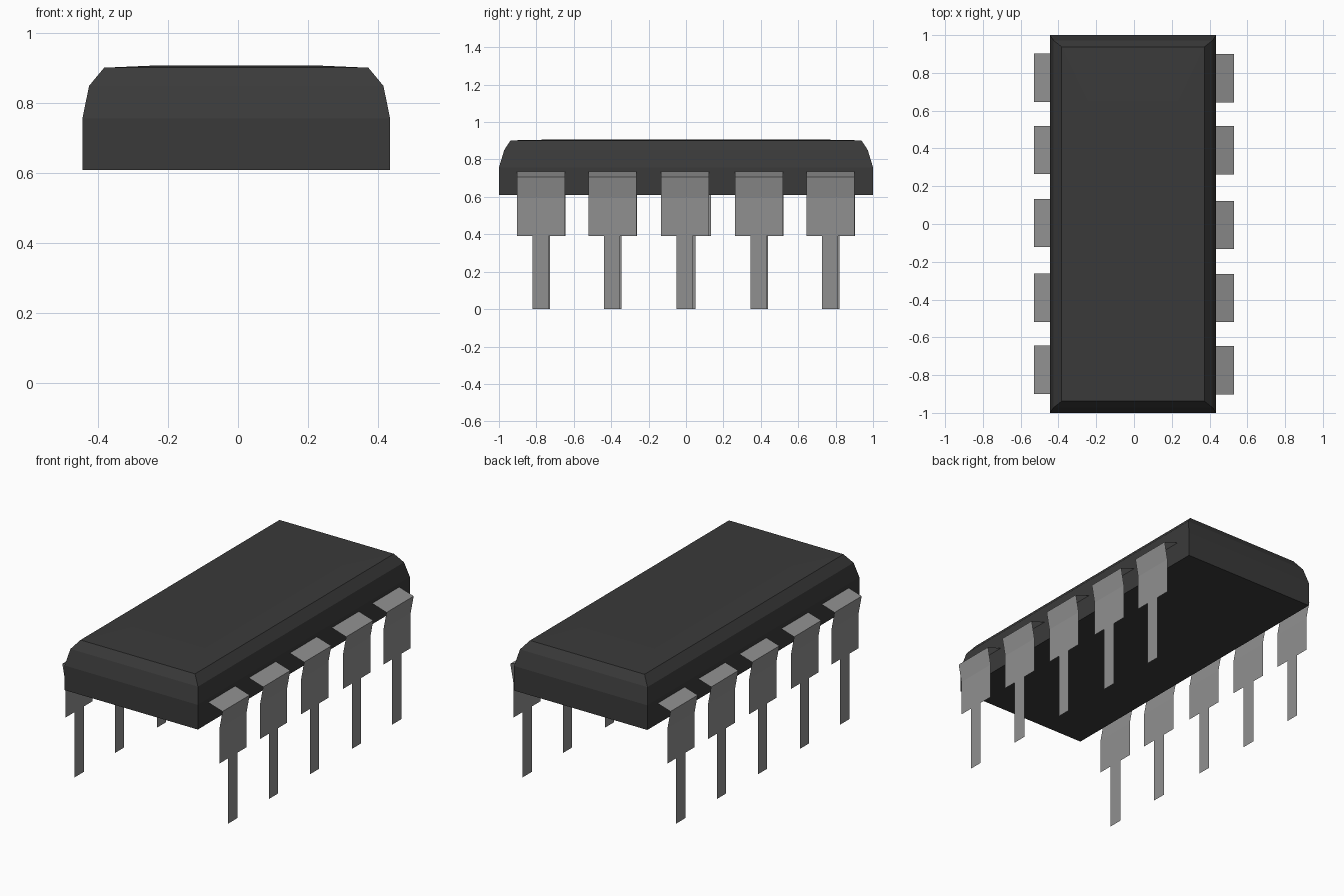
import bpy, bmesh
from math import pi
from mathutils import Matrix

if "Cube" in bpy.data.objects:
    bpy.data.objects.remove(bpy.data.objects["Cube"])


def material(name, value):
    m = bpy.data.materials.new(name)
    m.diffuse_color = (value, value, value, 1)
    m.use_nodes = True
    m.node_tree.nodes["Principled BSDF"].inputs["Base Color"].default_value = m.diffuse_color
    return m


def add_object(name, bm, mat):
    mesh = bpy.data.meshes.new(name)
    bm.to_mesh(mesh)
    bm.free()
    mesh.materials.append(mat)
    obj = bpy.data.objects.new(name, mesh)
    bpy.context.collection.objects.link(obj)
    return obj


black = material("black_plastic", 0.042)
metal = material("pin_metal", 0.28)

# Chip body: stacked rectangular rings (half x, half y, z), rounded over to a faint dome
rings = [(0.44, 1.0, 0.61), (0.44, 1.0, 0.757), (0.421, 0.972, 0.85),
         (0.378, 0.938, 0.902), (0.24, 0.65, 0.908)]
bm = bmesh.new()
loops = []
for hx, hy, z in rings:
    loops.append([bm.verts.new((sx * hx - 0.005, sy * hy, z))
                  for sx, sy in ((-1, -1), (1, -1), (1, 1), (-1, 1))])
for low, high in zip(loops, loops[1:]):
    for i in range(4):
        j = (i + 1) % 4
        bm.faces.new((low[i], low[j], high[j], high[i]))
bm.faces.new(loops[0][::-1])
bm.faces.new(loops[-1])
add_object("chip_body", bm, black)

# Pins: thin bent sheets with a wide shoulder and a narrow leg
SHOULDER = [(0.425, 0.738), (0.53, 0.706), (0.51, 0.60), (0.51, 0.39)]
HALF_WIDE, HALF_LEG = 0.128, 0.043


def add_pin(name, y, turn):
    bm = bmesh.new()
    a = [bm.verts.new((x, y - HALF_WIDE, z)) for x, z in SHOULDER]
    b = [bm.verts.new((x, y + HALF_WIDE, z)) for x, z in SHOULDER]
    x = SHOULDER[-1][0]
    leg = [bm.verts.new((x, y - 0.003 + s * HALF_LEG, z))
           for s, z in ((-1, 0.39), (-1, 0), (1, 0), (1, 0.39))]
    for i in range(2):
        bm.faces.new((a[i], a[i + 1], b[i + 1], b[i]))
    bm.faces.new((a[2], a[3], leg[0], leg[3], b[3], b[2]))
    bm.faces.new(leg)
    bm.transform(Matrix.Rotation(turn, 4, 'Z'))
    add_object(name, bm, metal)


# The left row is the right row turned half way round
for side, turn in (("right", 0), ("left", pi)):
    for n, y in enumerate((-0.775, -0.392, -0.005, 0.391, 0.772), 1):
        add_pin(f"{side}_pin_{n}", y, turn)
